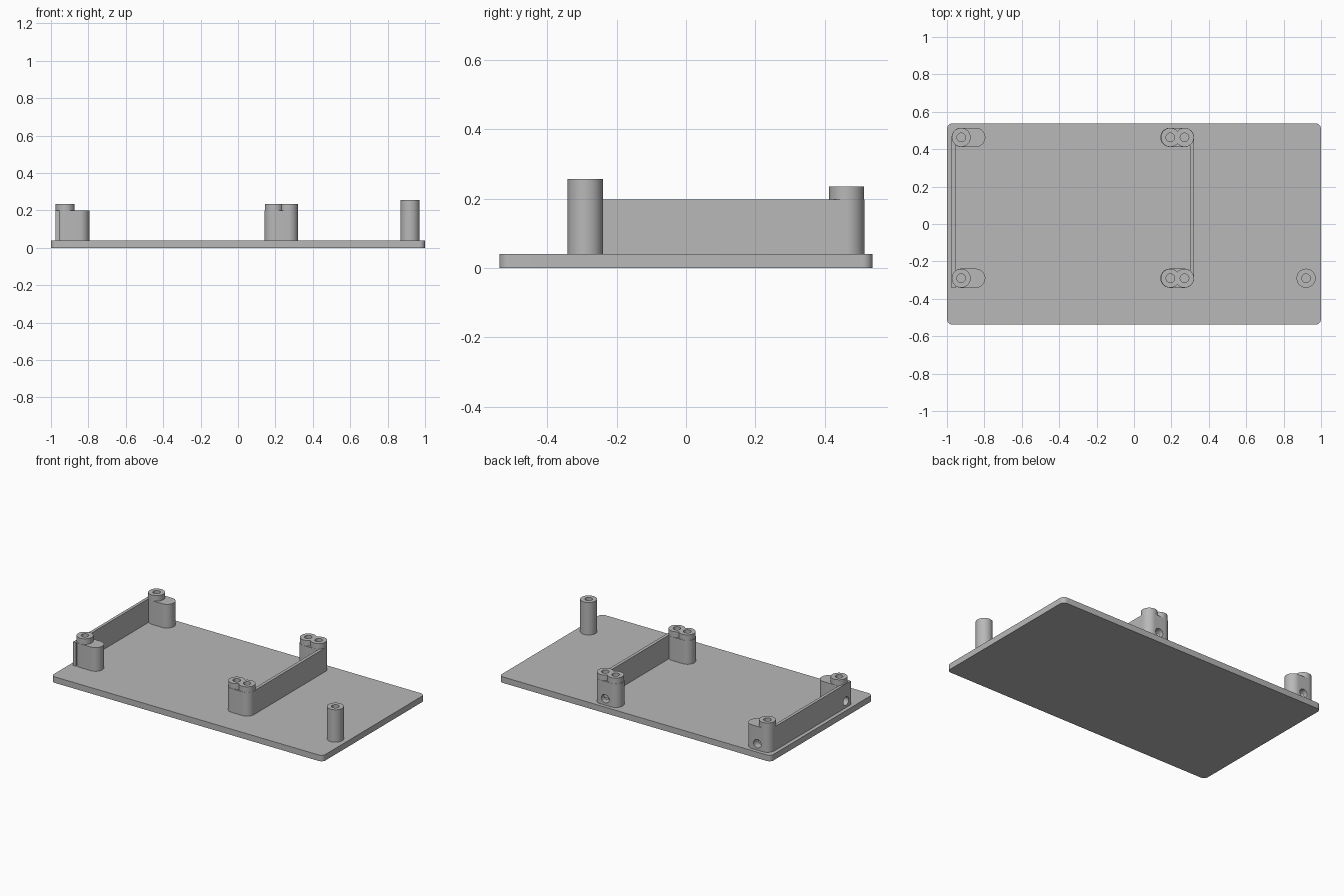
import bpy, bmesh, math
from mathutils import Matrix

cube = bpy.data.objects.get("Cube")
if cube:
    bpy.data.objects.remove(cube, do_unlink=True)

mat = bpy.data.materials.new("plain grey")
mat.use_nodes = True
GREY = (0.48, 0.48, 0.48, 1)
mat.diffuse_color = GREY
mat.node_tree.nodes["Principled BSDF"].inputs["Base Color"].default_value = GREY

BASE, BODY, COLLAR, POST = 0.04, 0.198, 0.235, 0.256
R, HOLE, SIDE_HOLE = 0.051, 0.023, 0.028
Y_FRONT, Y_BACK = -0.29, 0.463


def prism(name, outline, z0, z1):
    """Extrude a flat outline between two heights."""
    bm = bmesh.new()
    face = bm.faces.new([bm.verts.new((x, y, z0)) for x, y in outline])
    top = bmesh.ops.extrude_face_region(bm, geom=[face])
    verts = [g for g in top["geom"] if isinstance(g, bmesh.types.BMVert)]
    bmesh.ops.translate(bm, verts=verts, vec=(0, 0, z1 - z0))
    bmesh.ops.recalc_face_normals(bm, faces=bm.faces)
    mesh = bpy.data.meshes.new(name)
    bm.to_mesh(mesh)
    bm.free()
    mesh.materials.append(mat)
    obj = bpy.data.objects.new(name, mesh)
    bpy.context.collection.objects.link(obj)
    return obj


def rounded(x0, x1, y0, y1, r, n=16):
    """Rectangle outline with quarter-round corners."""
    points = []
    for k, (cx, cy) in enumerate([(x1 - r, y1 - r), (x0 + r, y1 - r),
                                  (x0 + r, y0 + r), (x1 - r, y0 + r)]):
        for i in range(n + 1):
            a = math.pi / 2 * (k + i / n)
            p = (cx + r * math.cos(a), cy + r * math.sin(a))
            if not any(math.dist(p, q) < 1e-5 for q in points):
                points.append(p)
    return points


def box(x0, x1, y0, y1):
    return [(x0, y0), (x1, y0), (x1, y1), (x0, y1)]


def cylinder(name, x, y, r, z0, z1):
    return prism(name, rounded(x - r, x + r, y - r, y + r, r, 12), z0, z1)


def combine(obj, other, operation):
    """Apply a boolean and discard the second object."""
    mod = obj.modifiers.new("boolean", "BOOLEAN")
    mod.operation, mod.solver, mod.object = operation, "EXACT", other
    bpy.context.view_layer.update()
    mesh = bpy.data.meshes.new_from_object(
        obj.evaluated_get(bpy.context.evaluated_depsgraph_get()))
    obj.modifiers.clear()
    obj.data = mesh
    bpy.data.objects.remove(other, do_unlink=True)


def side_cutter(x, y, axis):
    """Short horizontal drill centred on a point."""
    drill = cylinder("drill", 0, 0, SIDE_HOLE, -0.05, 0.05)
    drill.data.transform(Matrix.Translation((x, y, 0.083))
                         @ Matrix.Rotation(math.pi / 2, 4, axis))
    return drill


def bracket(name, x0, x1, y, screws, drills):
    """Stadium body with raised collars, screw holes and side holes."""
    body = prism(name, rounded(x0, x1, y - R, y + R, R - 1e-6), BASE, BODY)
    collars = None
    for x in screws:
        collar = cylinder(name + "_collar", x, y, R - 0.0005, BODY, COLLAR)
        if collars:
            combine(collars, collar, "UNION")
        else:
            collars = collar
    for x in screws:
        for part in (body, collars):
            combine(part, cylinder("drill", x, y, HOLE, BASE + 0.01, 0.3), "DIFFERENCE")
    for drill in drills:
        combine(body, side_cutter(*drill), "DIFFERENCE")
    return [body, collars]


# Base plate
parts = [prism("base_plate", rounded(-1, 1, -0.538, 0.538, 0.03, 8), 0, BASE)]

# Four brackets
edge = Y_BACK + R
parts += bracket("right_back_bracket", -0.975, -0.795, Y_BACK, [-0.924], [(-0.885, edge, "X")])
parts += bracket("right_front_bracket", -0.975, -0.795, Y_FRONT, [-0.924], [(-0.975, Y_FRONT, "Y")])
parts += bracket("middle_back_bracket", 0.141, 0.321, Y_BACK, [0.194, 0.27], [(0.235, edge, "X")])
parts += bracket("middle_front_bracket", 0.141, 0.321, Y_FRONT, [0.194, 0.27], [])

# Thin walls joining the brackets
right_wall = prism("right_wall", box(-0.975, -0.955, Y_FRONT - R, Y_BACK), BASE, BODY)
combine(right_wall, side_cutter(-0.975, Y_FRONT, "Y"), "DIFFERENCE")
# Squared corner behind the wall end
parts += [right_wall, prism("middle_wall", box(0.3, 0.321, Y_FRONT, Y_BACK), BASE, BODY)]

# Single standing post
post = cylinder("left_front_post", 0.92, Y_FRONT, R, BASE, POST)
combine(post, cylinder("drill", 0.92, Y_FRONT, HOLE, BASE + 0.01, 0.3), "DIFFERENCE")
parts.append(post)

# Smooth the round sides, keep edges crisp
bpy.ops.object.select_all(action="DESELECT")
for obj in parts:
    obj.select_set(True)
bpy.context.view_layer.objects.active = parts[0]
bpy.ops.object.shade_smooth_by_angle(angle=math.radians(30))
